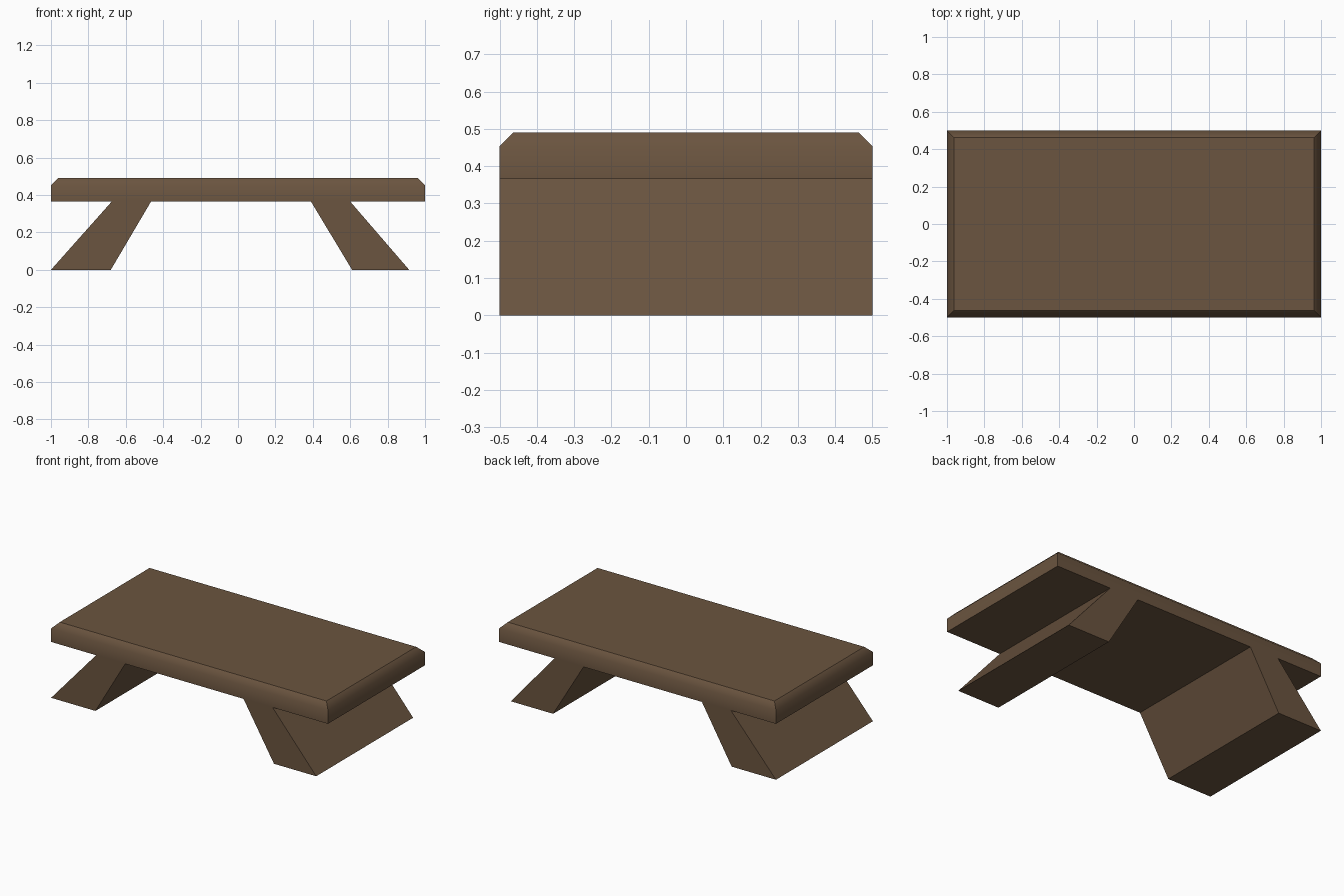
import bpy, bmesh

if "Cube" in bpy.data.objects:
    bpy.data.objects.remove(bpy.data.objects["Cube"])

wood = bpy.data.materials.new("dark brown wood")
wood.diffuse_color = (0.145, 0.089, 0.05, 1)
wood.use_nodes = True
wood.node_tree.nodes["Principled BSDF"].inputs["Base Color"].default_value = wood.diffuse_color

HALF_DEPTH = 0.5
UNDERSIDE, TOP, CHAMFER = 0.365, 0.49, 0.037


def add_object(name, bm):
    bmesh.ops.recalc_face_normals(bm, faces=bm.faces)
    mesh = bpy.data.meshes.new(name)
    bm.to_mesh(mesh)
    bm.free()
    mesh.materials.append(wood)
    obj = bpy.data.objects.new(name, mesh)
    bpy.context.collection.objects.link(obj)
    return obj


# Table top: slab with a chamfered upper rim, softly shaded into the sides
bm = bmesh.new()
bmesh.ops.create_cube(bm, size=1)
for v in bm.verts:
    v.co.x *= 2
    v.co.y *= 2 * HALF_DEPTH
    v.co.z = TOP if v.co.z > 0 else UNDERSIDE
rim = [e for e in bm.edges if all(v.co.z > TOP - 1e-4 for v in e.verts)]
bmesh.ops.bevel(bm, geom=rim, offset=CHAMFER, offset_type='OFFSET',
                segments=1, profile=0.5, affect='EDGES')
for f in bm.faces:
    f.smooth = True
for e in bm.edges:
    e.smooth = all(abs(v.co.z - (TOP - CHAMFER)) < 1e-3 for v in e.verts)
add_object("table_top", bm)


# Splayed slab legs: full-depth prisms, wider at the foot
def leg(name, foot_a, foot_b, head_b, head_a):
    bm = bmesh.new()
    outline = [(foot_a, 0), (foot_b, 0), (head_b, UNDERSIDE), (head_a, UNDERSIDE)]
    face = bm.faces.new([bm.verts.new((x, -HALF_DEPTH, z)) for x, z in outline])
    new = bmesh.ops.extrude_face_region(bm, geom=[face], use_keep_orig=True)["geom"]
    moved = [g for g in new if isinstance(g, bmesh.types.BMVert)]
    bmesh.ops.translate(bm, verts=moved, vec=(0, 2 * HALF_DEPTH, 0))
    add_object(name, bm)


leg("left_leg", -1.0, -0.68, -0.465, -0.675)
leg("right_leg", 0.61, 0.915, 0.6, 0.39)
